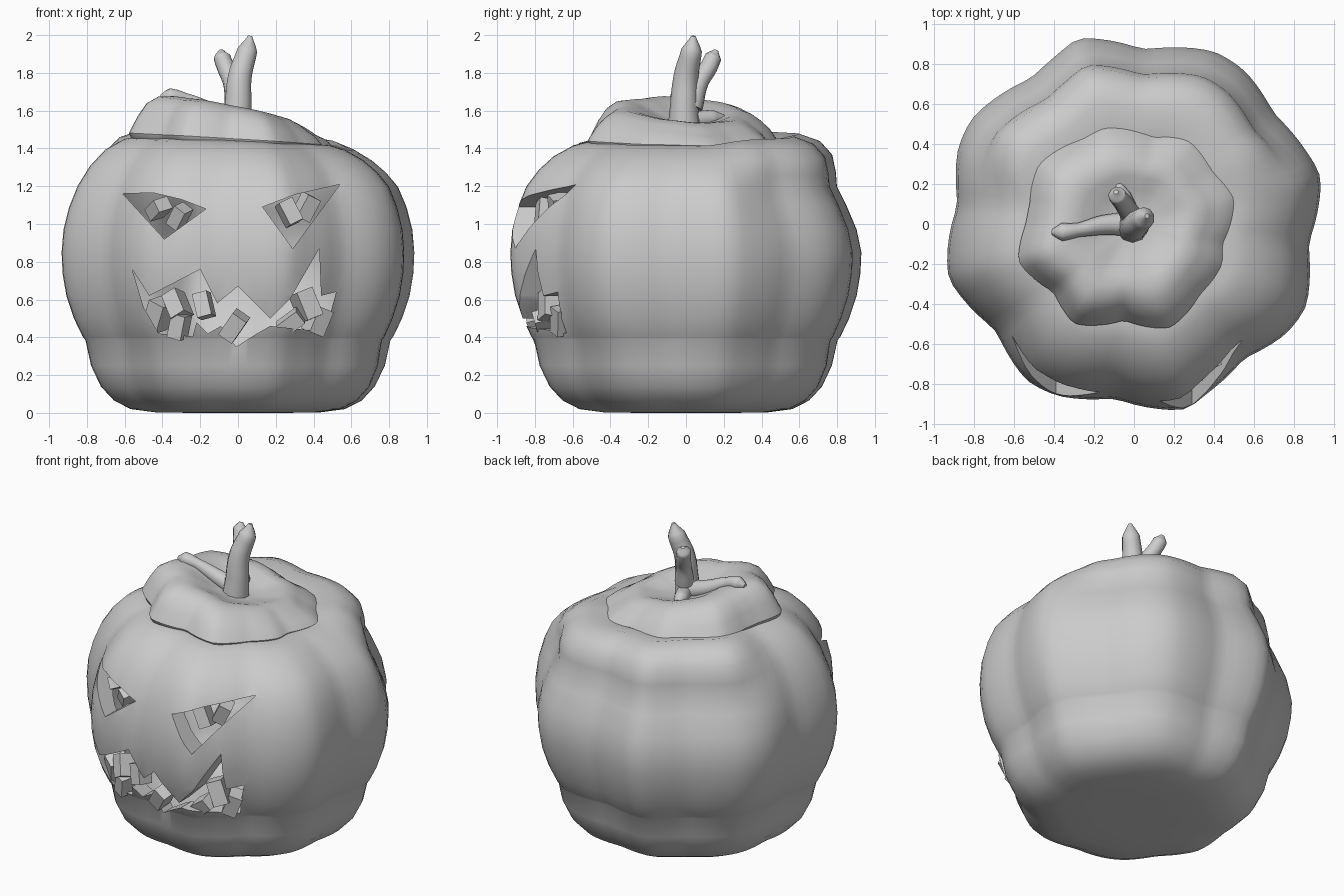
import bpy, bmesh
from math import atan2, hypot, cos, sin, pi, radians

if "Cube" in bpy.data.objects:
    bpy.data.objects.remove(bpy.data.objects["Cube"])

N = 96  # segments around


def make_object(name, bm, angle=35):
    bmesh.ops.recalc_face_normals(bm, faces=bm.faces)
    me = bpy.data.meshes.new(name)
    bm.to_mesh(me)
    bm.free()
    ob = bpy.data.objects.new(name, me)
    bpy.context.collection.objects.link(ob)
    smooth(ob, angle)
    return ob


def smooth(ob, angle):
    bpy.ops.object.select_all(action='DESELECT')
    ob.select_set(True)
    bpy.context.view_layer.objects.active = ob
    bpy.ops.object.shade_smooth_by_angle(angle=radians(angle))


def polar(points, soft=.04):
    """Radius as a function of angle, softly rounded, from an outline."""
    pa = sorted((atan2(y, x), hypot(x, y)) for x, y in points)
    pa = [(pa[-1][0] - 2 * pi, pa[-1][1])] + pa + [(pa[0][0] + 2 * pi, pa[0][1])]

    def raw(a):
        a = (a + pi) % (2 * pi) - pi
        for (a0, r0), (a1, r1) in zip(pa, pa[1:]):
            if a0 <= a <= a1:
                return r0 + (r1 - r0) * (a - a0) / max(a1 - a0, 1e-6)
    return lambda a: sum(raw(a + d * soft) for d in (-1, -.5, 0, .5, 1)) / 5


def lathe(rows, point):
    """Closed surface: a pole, rings given by point(row, angle), a pole."""
    bm = bmesh.new()
    rings = [[bm.verts.new(point(r, 2 * pi * i / N)) for i in range(N)]
             for r in range(rows)]
    for a, b in zip(rings, rings[1:]):
        for i in range(N):
            j = (i + 1) % N
            bm.faces.new((a[i], a[j], b[j], b[i]))
    for ring in (rings[0], rings[-1]):
        c = sum((v.co for v in ring), ring[0].co * 0) / N
        cv = bm.verts.new(c)
        for i in range(N):
            bm.faces.new((cv, ring[i], ring[(i + 1) % N]))
    return bm


def step(a, b, x):
    t = min(1, max(0, (x - a) / (b - a)))
    return t * t * (3 - 2 * t)


# Hollow lobed body: front and back profiles blended around the axis
lobes = polar([(-.28, .93), (.05, .87), (.41, .86), (.55, .77), (.7, .55), (.85, .38),
               (.935, .24), (.87, -.1), (.86, -.42), (.76, -.55), (.55, -.67), (.36, -.85),
               (.26, -.93), (-.1, -.87), (-.38, -.86), (-.53, -.79), (-.69, -.53),
               (-.93, -.27), (-.93, -.1), (-.88, .1), (-.88, .38), (-.81, .53),
               (-.51, .73), (-.39, .84)])
low = [(.25, 0), (.44, .003), (.57, .02), (.66, .065), (.73, .14), (.78, .25), (.805, .385),
       (.82, .405), (.865, .5), (.905, .62), (.925, .74), (.93, .85)]
front = low + [(.92, .97), (.89, 1.09), (.845, 1.2), (.78, 1.29), (.70, 1.365), (.60, 1.42),
               (.52, 1.44), (.42, 1.43)]
back = low + [(.905, .97), (.85, 1.10), (.80, 1.2), (.795, 1.27), (.775, 1.36), (.71, 1.43),
              (.60, 1.47), (.42, 1.43)]
M = len(front)


def body_point(row, a):
    inner = row >= M
    k = 2 * M - 1 - row if inner else row
    w = step(.15, .6, sin(a))
    r = front[k][0] * (1 - w) + back[k][0] * w
    z = front[k][1] * (1 - w) + back[k][1] * w
    if inner:
        r, z = r * .88, .75 + (z - .75) * .9
    lob = .92 + (lobes(a) - .92) * (.65 + .35 * step(.1, .45, z))
    r *= lob / .93
    x, y = r * cos(a), r * sin(a)
    return x, y, z - .05 * x * step(1.15, 1.45, z)


body = make_object("pumpkin_body", lathe(2 * M, body_point))

# Carved eyes and jagged mouth
holes = {
    "left_eye": [(-.61, 1.16), (-.45, 1.165), (-.3, 1.13), (-.17, 1.08), (-.39, .92)],
    "right_eye": [(.13, 1.09), (.3, 1.155), (.54, 1.21), (.29, .87)],
    "mouth": [(-.56, .76), (-.47, .62), (-.2, .76), (-.11, .58), (0, .67), (.17, .5),
              (.28, .61), (.43, .87), (.44, .62), (.52, .64), (.46, .42), (.36, .44),
              (.17, .46), (.1, .42), (-.01, .35), (-.09, .46), (-.16, .42), (-.22, .48),
              (-.24, .405), (-.42, .42), (-.5, .56)],
}
for name, pts in holes.items():
    bm = bmesh.new()
    f = bm.faces.new([bm.verts.new((x, -1.2, z)) for x, z in pts])
    ext = bmesh.ops.extrude_face_region(bm, geom=[f])
    for v in ext['geom']:
        if isinstance(v, bmesh.types.BMVert):
            v.co.y = -.35
    cutter = make_object(name + "_cutter", bm)
    mod = body.modifiers.new(name, 'BOOLEAN')
    mod.operation, mod.solver, mod.object = 'DIFFERENCE', 'EXACT', cutter
    bpy.context.view_layer.objects.active = body
    bpy.ops.object.modifier_apply(modifier=name)
    bpy.data.objects.remove(cutter)
smooth(body, 35)

# Blocky carved chunks behind the mouth and eyes: x, y, z, size, tilt
for i, (x, y, z, s, t) in enumerate([
        (-.42, -.68, .52, .12, 25), (-.32, -.74, .57, .11, -30), (-.31, -.75, .46, .10, 15),
        (-.18, -.77, .57, .10, -15), (-.02, -.77, .46, .11, 35), (.28, -.75, .48, .10, 50),
        (.36, -.71, .57, .12, -20), (.42, -.65, .49, .11, 20),
        (-.42, -.68, 1.08, .09, 60), (-.31, -.73, 1.04, .09, 35),
        (.27, -.74, 1.06, .10, -25), (.36, -.67, 1.09, .10, 25)]):
    bpy.ops.mesh.primitive_cube_add(size=1, location=(x, y, z),
                                    rotation=(radians(t / 2), radians(t), radians(x * 70)))
    bpy.context.object.scale = (s * .8, s, s * 1.3)
    bpy.context.object.name = f"carved_chunk_{i + 1}"

# Tilted domed lid with a dip around the stem
rim = polar([(-.15, .48), (.1, .43), (.28, .42), (.4, .26), (.5, .13), (.44, -.1), (.44, -.2),
             (.33, -.35), (.18, -.52), (-.05, -.48), (-.3, -.5), (-.4, -.34), (-.58, -.19),
             (-.54, 0), (-.52, .1), (-.48, .3), (-.25, .43)])
lid_profile = [(.1, 1.535), (.22, 1.54), (.36, 1.56), (.5, 1.59), (.62, 1.6), (.74, 1.58),
               (.84, 1.545), (.92, 1.505), (1, 1.445), (.98, 1.42), (.85, 1.37), (.3, 1.40)]


def lid_point(row, a):
    f, z = lid_profile[row]
    r = f * (.5 + (rim(a) - .5) * min(1, f * 1.3))
    x, y = r * cos(a), r * sin(a)
    dome = step(1.45, 1.58, z)
    return x, y, z - x * (.06 + .14 * dome) - y * (.01 + .06 * dome)


make_object("lid", lathe(len(lid_profile), lid_point))


# Forked stem and its roots: x, y, z, radius
def branch(name, pts):
    cu = bpy.data.curves.new(name, 'CURVE')
    cu.dimensions = '3D'
    cu.bevel_depth, cu.bevel_resolution, cu.use_fill_caps = 1, 3, True
    cu.resolution_u = 5
    sp = cu.splines.new('BEZIER')
    sp.bezier_points.add(len(pts) - 1)
    for p, (x, y, z, r) in zip(sp.bezier_points, pts):
        p.co, p.radius = (x, y, z), r
        p.handle_left_type = p.handle_right_type = 'AUTO'
    ob = bpy.data.objects.new(name, cu)
    bpy.context.collection.objects.link(ob)
    bpy.ops.object.select_all(action='DESELECT')
    ob.select_set(True)
    bpy.context.view_layer.objects.active = ob
    bpy.ops.object.convert(target='MESH')
    smooth(bpy.context.object, 50)


branch("stem", [(-.01, -.01, 1.52, .085), (0, -.01, 1.62, .075), (.01, 0, 1.78, .066),
                (.05, .03, 1.92, .055), (.065, .04, 1.995, .012)])
branch("stem_fork", [(-.01, .03, 1.62, .06), (-.03, .07, 1.75, .05), (-.065, .12, 1.83, .047),
                     (-.085, .145, 1.885, .045), (-.09, .16, 1.92, .012)])
branch("stem_root", [(-.03, 0, 1.56, .06), (-.15, -.005, 1.6, .05), (-.28, -.03, 1.66, .035),
                     (-.36, -.04, 1.675, .045), (-.41, -.04, 1.67, .015)])
branch("stem_back_root", [(-.02, .05, 1.55, .05), (-.06, .14, 1.56, .045),
                          (-.08, .2, 1.56, .02)])
